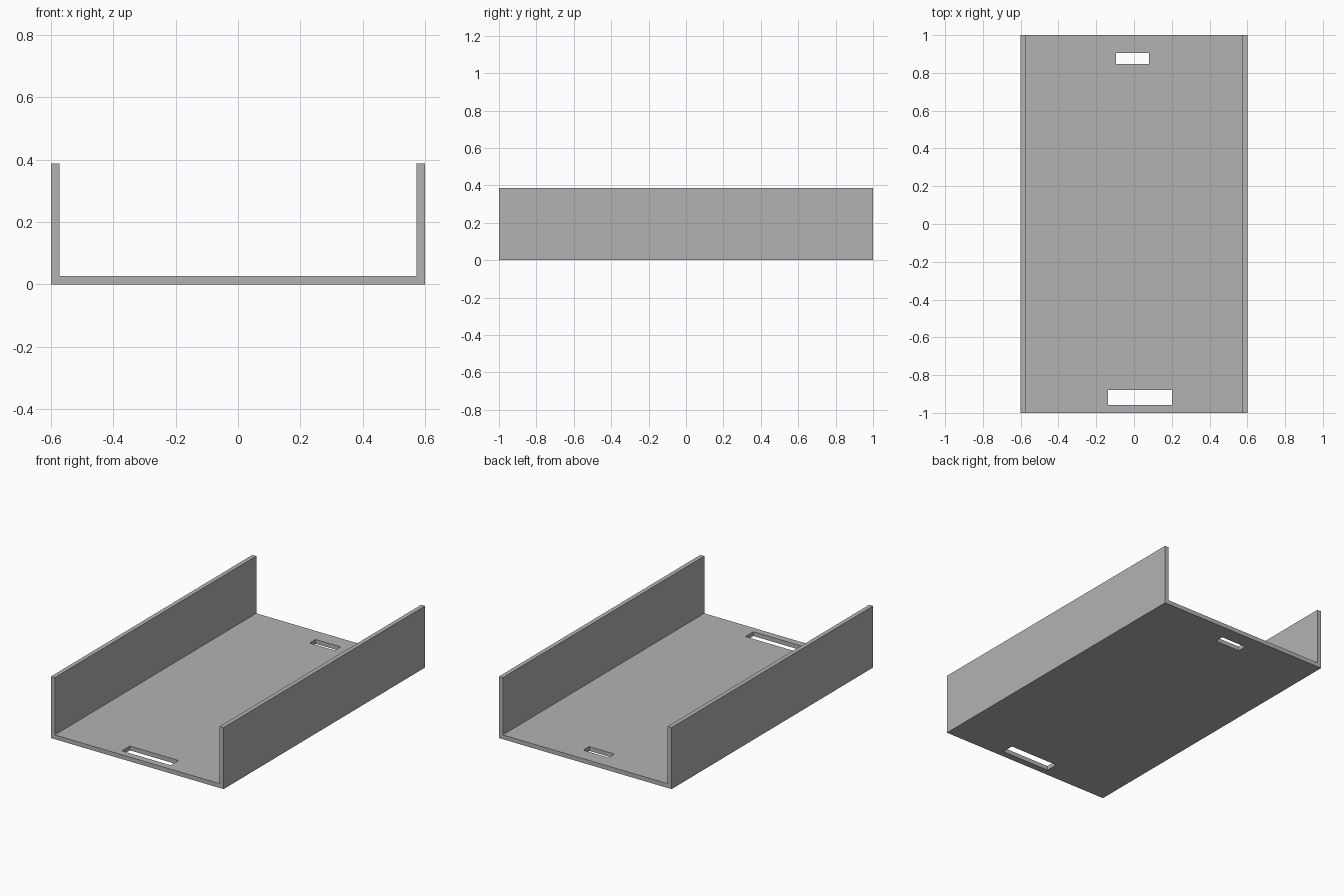
import bpy
import bmesh
from mathutils import Vector

if "Cube" in bpy.data.objects:
    bpy.data.objects.remove(bpy.data.objects["Cube"], do_unlink=True)

HALF_W, HALF_L, HEIGHT, WALL = 0.6, 1.0, 0.387, 0.027

grey = bpy.data.materials.new("plain grey")
grey.use_nodes = True
colour = (0.45, 0.45, 0.45, 1)
grey.diffuse_color = colour
grey.node_tree.nodes["Principled BSDF"].inputs["Base Color"].default_value = colour


def extrude_profile(name, points, direction):
    """Closed solid made by sweeping a flat outline along a direction."""
    bm = bmesh.new()
    face = bm.faces.new([bm.verts.new(p) for p in points])
    swept = bmesh.ops.extrude_face_region(bm, geom=[face], use_keep_orig=True)
    verts = [g for g in swept["geom"] if isinstance(g, bmesh.types.BMVert)]
    bmesh.ops.translate(bm, verts=verts, vec=Vector(direction))
    bmesh.ops.recalc_face_normals(bm, faces=bm.faces)
    mesh = bpy.data.meshes.new(name)
    bm.to_mesh(mesh)
    bm.free()
    mesh.materials.append(grey)
    obj = bpy.data.objects.new(name, mesh)
    bpy.context.collection.objects.link(obj)
    return obj


# U-shaped tray: floor with two upright side walls
inner = HALF_W - WALL
half = [(HALF_W, 0), (HALF_W, HEIGHT), (inner, HEIGHT), (inner, WALL)]
outline = half + [(-x, z) for x, z in reversed(half)]
tray = extrude_profile("tray", [(x, -HALF_L, z) for x, z in outline],
                       (0, 2 * HALF_L, 0))

# Slots through the floor: x range, y range
slots = {
    "front_slot_cutter": (-0.137, 0.202, -0.957, -0.878),
    "back_slot_cutter": (-0.095, 0.08, 0.846, 0.905),
}
bpy.context.view_layer.objects.active = tray
for name, (x0, x1, y0, y1) in slots.items():
    corners = [(x0, y0), (x1, y0), (x1, y1), (x0, y1)]
    cutter = extrude_profile(name, [(x, y, -WALL) for x, y in corners],
                             (0, 0, 3 * WALL))
    cutter.hide_render = True
    cut = tray.modifiers.new(name, "BOOLEAN")
    cut.operation = "DIFFERENCE"
    cut.solver = "EXACT"
    cut.object = cutter
    bpy.ops.object.modifier_apply(modifier=cut.name)
    bpy.data.objects.remove(cutter, do_unlink=True)
